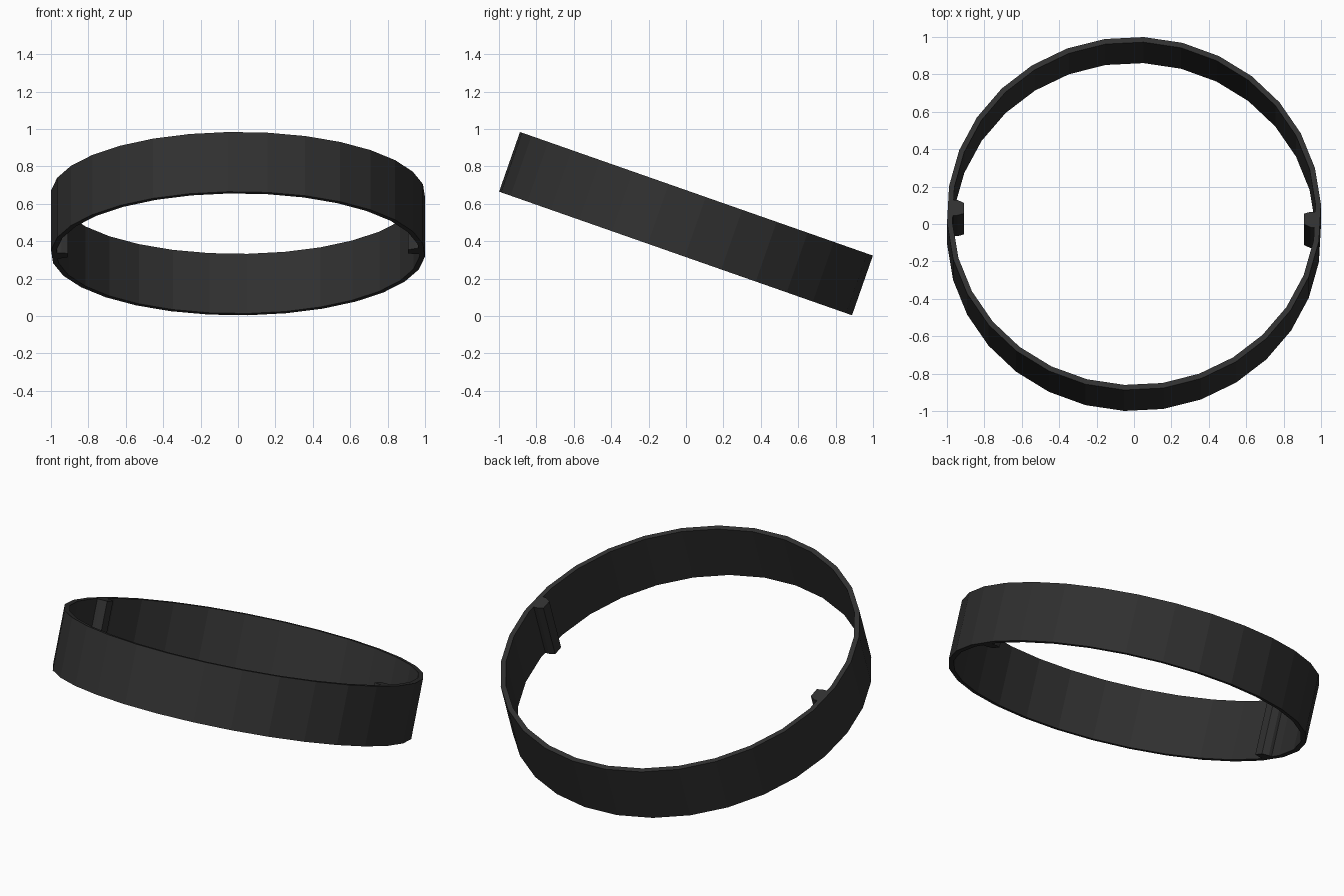
import bpy, bmesh
from math import cos, sin, radians
from mathutils import Matrix

if "Cube" in bpy.data.objects:
    bpy.data.objects.remove(bpy.data.objects["Cube"])

HALF = 0.169          # half the band height
TILT = Matrix.Translation((0, 0, 0.494)) @ Matrix.Rotation(radians(-19.3), 4, 'X')

mat = bpy.data.materials.new("black")
mat.diffuse_color = (0.03, 0.03, 0.03, 1)
mat.use_nodes = True
mat.node_tree.nodes["Principled BSDF"].inputs["Base Color"].default_value = mat.diffuse_color


def finish(name, bm):
    bmesh.ops.recalc_face_normals(bm, faces=bm.faces)
    bm.transform(TILT)
    me = bpy.data.meshes.new(name)
    bm.to_mesh(me)
    bm.free()
    me.materials.append(mat)
    ob = bpy.data.objects.new(name, me)
    bpy.context.collection.objects.link(ob)


# Thin faceted band
N = 30
bm = bmesh.new()
section = [(1.001, -HALF), (1.001, HALF), (0.972, HALF), (0.972, -HALF)]
rings = []
for i in range(N):
    a = radians(3 + 360 / N * i)
    rings.append([bm.verts.new((r * cos(a), r * sin(a), z)) for r, z in section])
for i in range(N):
    p, q = rings[i], rings[(i + 1) % N]
    for k in range(4):
        m = (k + 1) % 4
        bm.faces.new((p[k], q[k], q[m], p[m]))
finish("band", bm)

# Tapered lugs inside the band, one turned half way round from the other
profile = [(0.98, 0.01), (0.945, 0.01), (0.91, 0.0),
           (0.91, -0.06), (0.945, -0.078), (0.98, -0.078)]
for name, s in (("right_lug", 1), ("left_lug", -1)):
    bm = bmesh.new()
    f = bm.faces.new([bm.verts.new((s * x, s * y, -HALF)) for x, y in profile])
    ext = bmesh.ops.extrude_face_region(bm, geom=[f], use_keep_orig=True)
    top = [v for v in ext["geom"] if isinstance(v, bmesh.types.BMVert)]
    bmesh.ops.translate(bm, verts=top, vec=(0, 0, 2 * HALF))
    finish(name, bm)
